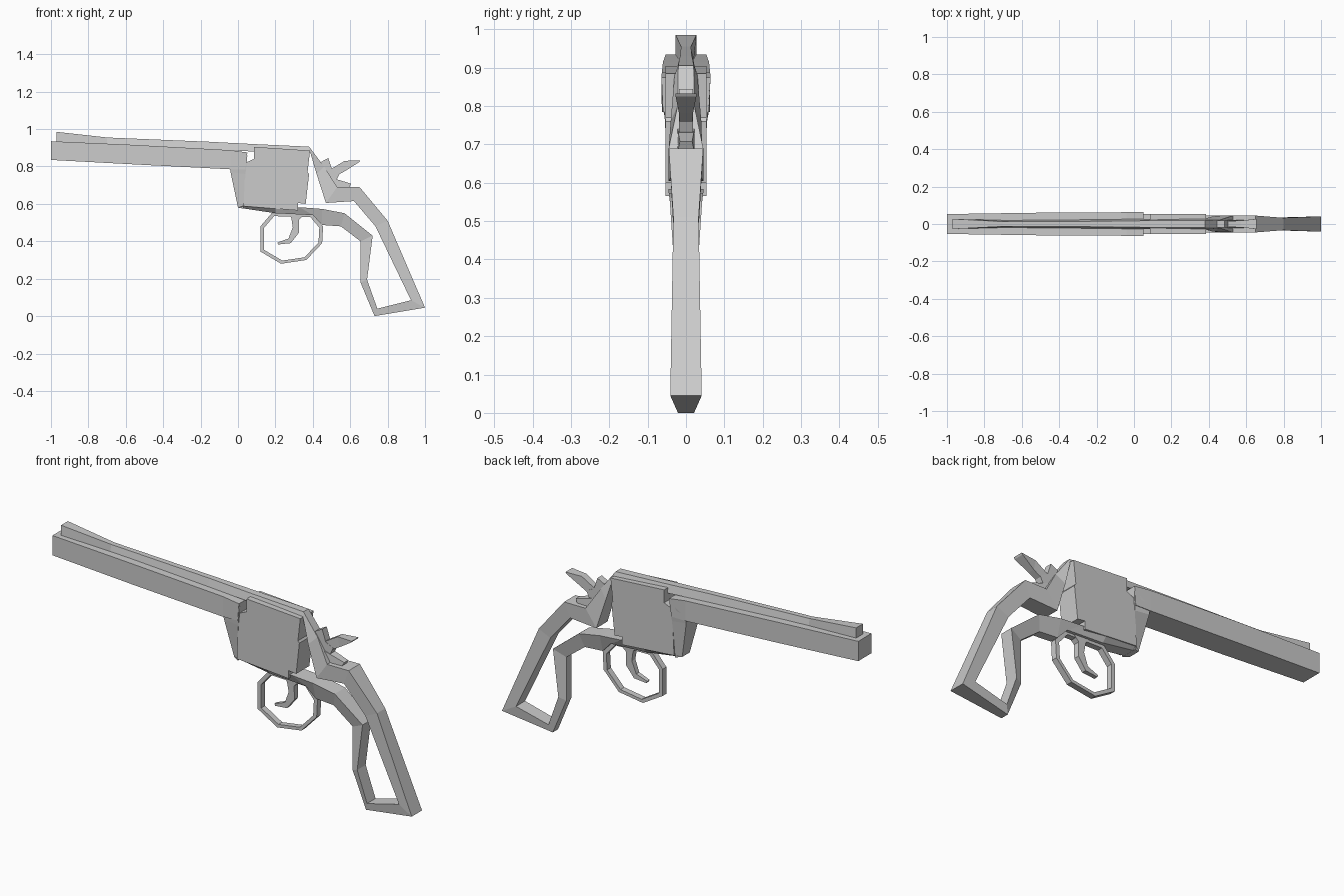
import bpy, bmesh, math


def finish(name, bm):
    bmesh.ops.recalc_face_normals(bm, faces=bm.faces)
    mesh = bpy.data.meshes.new(name)
    bm.to_mesh(mesh)
    bm.free()
    ob = bpy.data.objects.new(name, mesh)
    bpy.context.collection.objects.link(ob)
    return ob


def strip(name, stations, closed=False):
    """Loft of four-sided sections: outer x, z, half width, then inner x, z, half width."""
    bm = bmesh.new()
    rings = []
    for ox, oz, ow, ix, iz, iw in stations:
        rings.append([bm.verts.new(c) for c in
                      ((ox, -ow, oz), (ox, ow, oz), (ix, iw, iz), (ix, -iw, iz))])
    n = len(rings)
    for i in range(n if closed else n - 1):
        a, b = rings[i], rings[(i + 1) % n]
        for k in range(4):
            bm.faces.new((a[k], a[(k + 1) % 4], b[(k + 1) % 4], b[k]))
    if not closed:
        bm.faces.new(rings[0])
        bm.faces.new(rings[-1])
    return finish(name, bm)


def plate(name, profile, half):
    """Side profile in x, z extruded symmetrically across y."""
    bm = bmesh.new()
    sides = [[bm.verts.new((x, y, z)) for x, z in profile] for y in (-half, half)]
    for s in sides:
        bm.faces.new(s)
    n = len(profile)
    for i in range(n):
        j = (i + 1) % n
        bm.faces.new((sides[0][i], sides[0][j], sides[1][j], sides[1][i]))
    return finish(name, bm)


# Barrel, widening gently to the rear
strip("barrel", [
    (-1.0, 0.935, 0.053, -1.0, 0.835, 0.053),
    (-0.55, 0.915, 0.060, -0.55, 0.811, 0.060),
    (-0.04, 0.887, 0.063, -0.04, 0.785, 0.063),
    (0.05, 0.875, 0.064, 0.04, 0.785, 0.060),
])

# Sight rib and top strap
strip("top_rib", [
    (-0.97, 0.985, 0.027, -0.97, 0.930, 0.027),
    (-0.70, 0.955, 0.013, -0.70, 0.918, 0.020),
    (-0.15, 0.932, 0.015, -0.15, 0.893, 0.024),
    (0.08, 0.920, 0.018, 0.08, 0.880, 0.028),
    (0.38, 0.906, 0.020, 0.385, 0.880, 0.030),
])

# Slanted frame front below the barrel
strip("frame_front", [
    (-0.04, 0.80, 0.062, 0.05, 0.86, 0.062),
    (-0.04, 0.77, 0.055, 0.04, 0.76, 0.055),
    (0.0, 0.58, 0.030, 0.03, 0.575, 0.045),
])

# Flat-sided cylinder block
plate("cylinder", [
    (0.085, 0.905), (0.385, 0.885), (0.372, 0.77), (0.380, 0.76), (0.362, 0.60),
    (0.32, 0.605), (0.32, 0.565), (0.03, 0.588), (0.04, 0.82), (0.085, 0.84)], 0.053)

# Open grip frame: back strap, butt, front strap and lower frame bar
strip("grip_frame", [
    (0.38, 0.906, 0.020, 0.385, 0.880, 0.030),
    (0.46, 0.800, 0.022, 0.420, 0.760, 0.040),
    (0.53, 0.690, 0.045, 0.470, 0.605, 0.045),
    (0.65, 0.690, 0.045, 0.620, 0.615, 0.040),
    (0.80, 0.510, 0.033, 0.735, 0.480, 0.033),
    (1.00, 0.045, 0.041, 0.925, 0.085, 0.036),
    (0.73, 0.000, 0.021, 0.745, 0.040, 0.034),
    (0.655, 0.18, 0.020, 0.690, 0.195, 0.034),
    (0.655, 0.40, 0.020, 0.720, 0.430, 0.034),
    (0.55, 0.480, 0.022, 0.570, 0.550, 0.042),
    (0.45, 0.487, 0.022, 0.450, 0.573, 0.045),
    (0.40, 0.540, 0.030, 0.330, 0.582, 0.045),
    (0.20, 0.550, 0.030, 0.200, 0.575, 0.050),
    (0.00, 0.580, 0.030, 0.030, 0.590, 0.050),
])

# Trigger guard, a thin octagonal hoop
guard = [(0.18, 0.55), (0.12, 0.48), (0.12, 0.345), (0.23, 0.28),
         (0.365, 0.30), (0.45, 0.39), (0.455, 0.48), (0.40, 0.545)]
cx, cz = 0.287, 0.42
strip("trigger_guard", [
    (x, z, 0.015, cx + (x - cx) * 0.88, cz + (z - cz) * 0.88, 0.015)
    for x, z in guard], closed=True)

# Curved trigger
strip("trigger", [
    (0.26, 0.56, 0.018, 0.36, 0.55, 0.018),
    (0.285, 0.525, 0.016, 0.325, 0.515, 0.016),
    (0.293, 0.475, 0.014, 0.325, 0.445, 0.014),
    (0.27, 0.415, 0.012, 0.282, 0.390, 0.012),
    (0.21, 0.393, 0.010, 0.215, 0.383, 0.010),
])

# Hammer body, thumb spur and rear tang
plate("hammer_body", [
    (0.445, 0.825), (0.483, 0.845), (0.503, 0.785), (0.545, 0.765),
    (0.53, 0.735), (0.50, 0.69), (0.46, 0.74)], 0.018)
strip("hammer_spur", [
    (0.495, 0.785, 0.016, 0.50, 0.735, 0.016),
    (0.57, 0.830, 0.018, 0.58, 0.780, 0.018),
    (0.655, 0.833, 0.027, 0.650, 0.825, 0.027),
])
strip("hammer_tang", [
    (0.50, 0.740, 0.022, 0.485, 0.700, 0.022),
    (0.605, 0.708, 0.016, 0.59, 0.680, 0.022),
])
